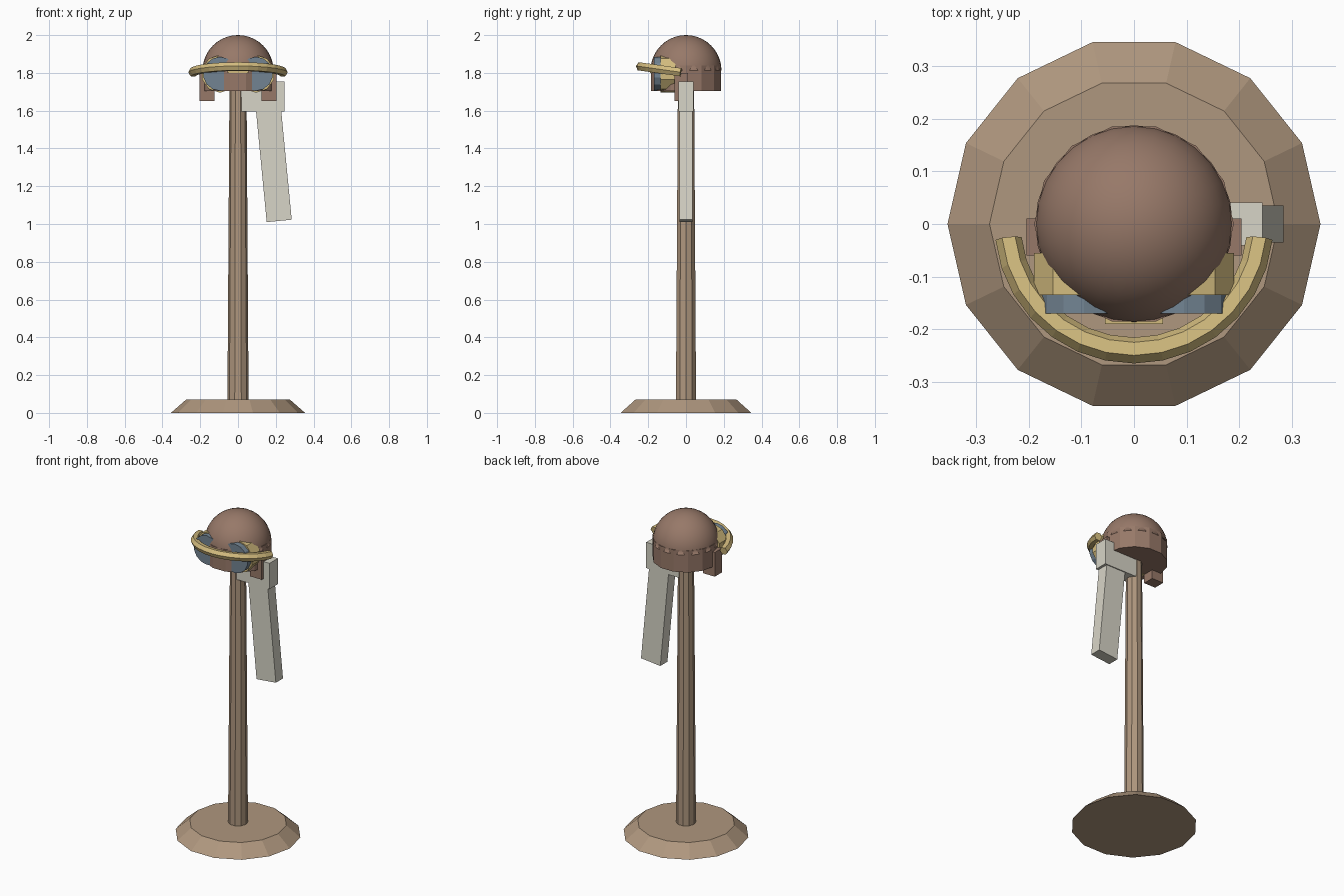
import bpy, bmesh
from math import cos, sin, pi, radians
from mathutils import Matrix, Vector

if "Cube" in bpy.data.objects:
    bpy.data.objects.remove(bpy.data.objects["Cube"])


def mat(name, rgb):
    m = bpy.data.materials.new(name)
    m.diffuse_color = (*rgb, 1)
    m.use_nodes = True
    m.node_tree.nodes["Principled BSDF"].inputs["Base Color"].default_value = m.diffuse_color
    return m


WOOD = mat("wood", (0.43, 0.31, 0.21))
LEATHER = mat("leather", (0.31, 0.19, 0.14))
BRASS = mat("brass", (0.65, 0.50, 0.21))
GLASS = mat("glass", (0.17, 0.23, 0.29))
CLOTH = mat("cloth", (0.68, 0.66, 0.57))


def finish(name, bm, m):
    bmesh.ops.recalc_face_normals(bm, faces=bm.faces)
    me = bpy.data.meshes.new(name)
    bm.to_mesh(me)
    bm.free()
    ob = bpy.data.objects.new(name, me)
    bpy.context.collection.objects.link(ob)
    me.materials.append(m)
    return ob


def frustum(name, r0, r1, z0, z1, n, m, xf=Matrix()):
    """n-sided tapered drum with a corner on +x, moved by xf."""
    bm = bmesh.new()
    rings = [[bm.verts.new(xf @ Vector((r * cos(2 * pi * i / n), r * sin(2 * pi * i / n), z)))
              for i in range(n)] for r, z in ((r0, z0), (r1, z1))]
    for i in range(n):
        j = (i + 1) % n
        bm.faces.new((rings[0][i], rings[0][j], rings[1][j], rings[1][i]))
    bm.faces.new(rings[0])
    bm.faces.new(rings[1])
    return finish(name, bm, m)


def box(name, centre, size, m, tilt=0):
    bm = bmesh.new()
    bmesh.ops.create_cube(bm, size=1, matrix=Matrix.Translation(centre)
                          @ Matrix.Rotation(tilt, 4, 'Y') @ Matrix.Diagonal((*size, 1)))
    return finish(name, bm, m)


# stand
frustum("stand_base", 0.355, 0.275, 0, 0.07, 14, WOOD)
frustum("stand_pole", 0.056, 0.045, 0.06, 1.75, 10, WOOD)

# cap: faceted band and smooth dome
frustum("cap_band", 0.19, 0.19, 1.705, 1.84, 14, LEATHER)
bm = bmesh.new()
bmesh.ops.create_uvsphere(bm, u_segments=28, v_segments=20, radius=0.188,
                          matrix=Matrix.Translation((0, 0, 1.812)))
bmesh.ops.bisect_plane(bm, geom=bm.verts[:] + bm.edges[:] + bm.faces[:],
                       plane_co=(0, 0, 1.812), plane_no=(0, 0, 1), clear_inner=True)
for f in bm.faces:
    f.smooth = True
finish("cap_dome", bm, LEATHER)

# ear flaps and goggles, mirrored left and right
for s, side in ((-1, "left"), (1, "right")):
    box(f"ear_flap_{side}", (s * 0.165, -0.025, 1.725), (0.08, 0.07, 0.15), LEATHER)
    # local z points to the back (+y), local x points up
    place = Matrix.Translation((s * 0.095, 0, 1.795)) @ Matrix(
        ((0, 1, 0, 0), (0, 0, 1, 0), (1, 0, 0, 0), (0, 0, 0, 1)))
    frustum(f"goggle_frame_{side}", 0.1, 0.1, -0.135, -0.055, 10, BRASS, place)
    frustum(f"goggle_lens_{side}", 0.09, 0.09, -0.17, -0.13, 14, GLASS, place)
box("goggle_bridge", (0, -0.165, 1.815), (0.11, 0.05, 0.03), BRASS)

# goggle strap: half ring with six-sided section, tilted up at the front
bm = bmesh.new()
R, r, steps = 0.24, 0.025, 14
tilt = Matrix.Translation((0, -0.003, 1.80)) @ Matrix.Rotation(radians(-8), 4, 'X')
rings = []
for i in range(steps + 1):
    a = radians(186 + 168 * i / steps)
    rings.append([bm.verts.new(tilt @ Vector(((R + r * cos(k * pi / 3)) * cos(a),
                                              (R + r * cos(k * pi / 3)) * sin(a),
                                              r * sin(k * pi / 3)))) for k in range(6)])
for p, q in zip(rings, rings[1:]):
    for k in range(6):
        bm.faces.new((p[k], p[k - 1], q[k - 1], q[k]))
bm.faces.new(rings[0])
bm.faces.new(rings[-1])
finish("goggle_strap", bm, BRASS)

# scarf: knot beside the pole and a hanging tail
box("scarf_knot", (0.1225, 0, 1.675), (0.245, 0.082, 0.16), CLOTH)
box("scarf_tail", (0.188, 0, 1.33), (0.133, 0.07, 0.63), CLOTH, radians(-5.5))
